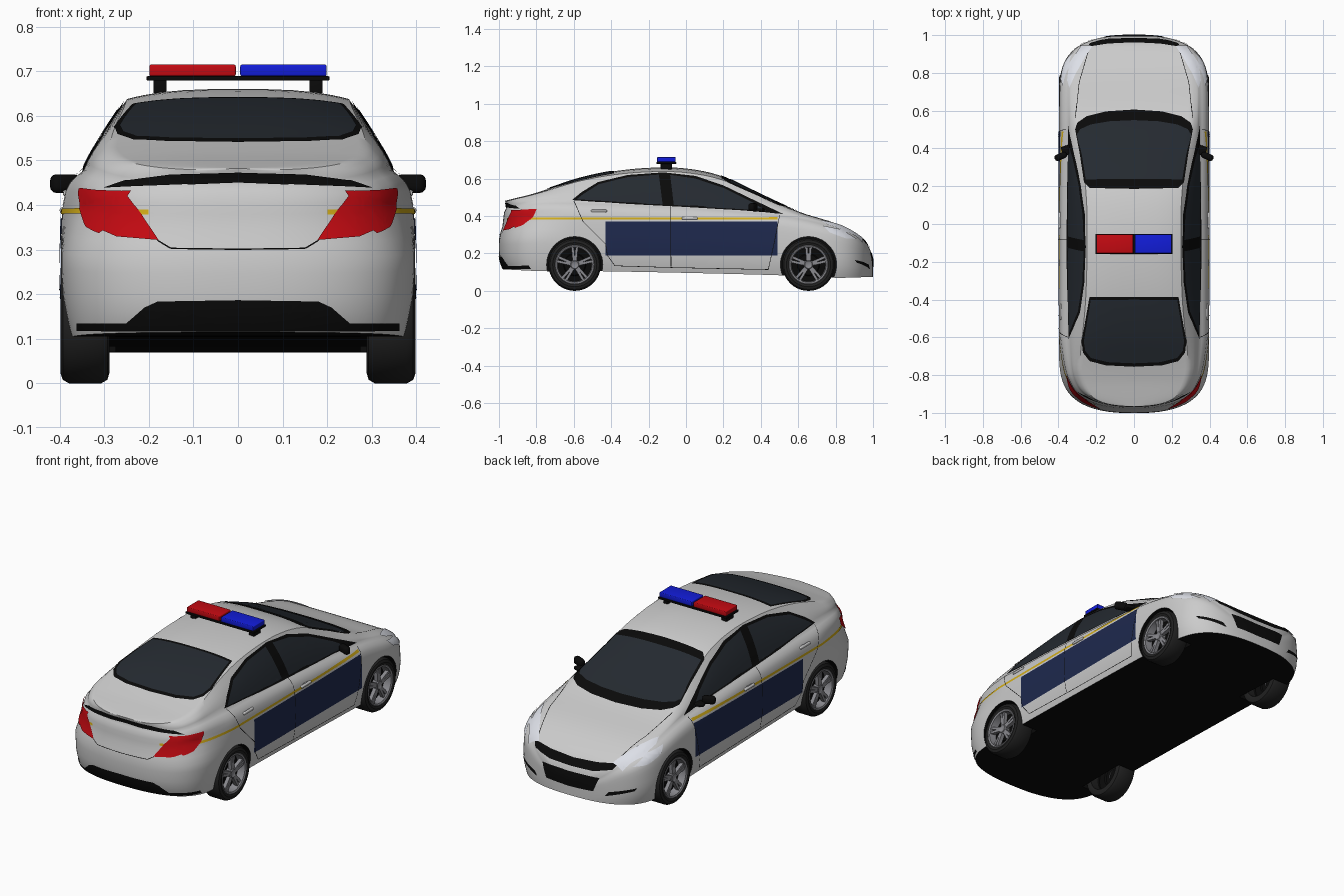
import bpy, bmesh, math
from mathutils import Vector, Matrix
from mathutils.bvhtree import BVHTree

if "Cube" in bpy.data.objects:
    bpy.data.objects.remove(bpy.data.objects["Cube"])

def mat(name, r, g, b):
    m = bpy.data.materials.new(name)
    m.diffuse_color = (r, g, b, 1)
    m.use_nodes = True
    m.node_tree.nodes["Principled BSDF"].inputs["Base Color"].default_value = m.diffuse_color
    return m

PAINT = mat("silver_paint", .6, .6, .59)
BLACK = mat("black_trim", .003, .003, .003)
GLASS = mat("dark_glass", .018, .023, .03)
NAVY = mat("navy", .013, .022, .075)
YELLOW = mat("yellow", .65, .42, .01)
RED = mat("red", .56, .003, .006)
BLUE = mat("blue", .006, .012, .7)
LAMP = mat("lamp", .72, .74, .8)
RUBBER = mat("rubber", .015, .015, .015)
ALLOY = mat("alloy", .25, .25, .27)

def finish(name, bm, *mats):
    me = bpy.data.meshes.new(name)
    bm.to_mesh(me)
    bm.free()
    for m in mats:
        me.materials.append(m)
    ob = bpy.data.objects.new(name, me)
    bpy.context.collection.objects.link(ob)
    return ob

def curve(keys):
    """Smooth interpolation through (position, value) keys."""
    n = len(keys)
    def slope(i):
        a, b = keys[max(i - 1, 0)], keys[min(i + 1, n - 1)]
        return (b[1] - a[1]) / (b[0] - a[0])
    def f(y):
        y = min(max(y, keys[0][0]), keys[-1][0])
        i = next(k for k in range(n - 1) if y <= keys[k + 1][0])
        (a, p), (b, q) = keys[i], keys[i + 1]
        h, t = b - a, (y - a) / (b - a)
        return ((2*t**3 - 3*t*t + 1) * p + (t**3 - 2*t*t + t) * h * slope(i)
                + (3*t*t - 2*t**3) * q + (t**3 - t*t) * h * slope(i + 1))
    return f

# Body shell: cross-sections swept along y, mirrored
top = curve([(-1, .482), (-.95, .492), (-.8, .525), (-.57, .6), (-.36, .643), (-.14, .66), (.02, .652), (.18, .617),
             (.34, .543), (.5, .467), (.62, .417), (.82, .353), (.94, .283), (.98, .23), (1, .17)])
belt = curve([(-1, .445), (-.8, .475), (-.6, .478), (0, .452), (.5, .41), (.7, .372), (.85, .322), (.95, .257), (1, .16)])
bottom = curve([(-1, .115), (-.75, .105), (-.45, .105), (.45, .085), (.8, .07), (1, .075)])
roof_w = curve([(-1, .3), (-.74, .288), (-.4, .256), (0, .248), (.2, .257), (.4, .285), (.6, .31), (1, .3)])
side_w = curve([(0, .945), (.1, .97), (.3, 1), (.65, 1), (.84, .985), (.93, .95), (1, .875)])
tail_in = curve([(.1, .03), (.15, .008), (.2, 0), (.3, .003), (.33, .016), (.42, .028), (.45, .04), (.49, .03)])

def section(y):
    u = max(0, (abs(y) - .6) / .4)
    w = .396 * max(0, 1 - u**4) ** .4
    zb, zs, zt = bottom(y), belt(y), top(y)
    tuck = .09 * min(1, max(0, (-y - .6) / .25))
    def width(t):
        return w * side_w(t) * (1 - tuck * min(1, max(0, (t - .5) / .3)) * (1 - .4 * max(0, t - .8) / .2))
    ws = width(1)
    wr = min(roof_w(y), ws * .88)
    ze = zs + (zt - zs) * .89
    pts = [(0, zb)] + [(width(t), zb + (zs - zb) * t) for t in (0, .06, .14, .25, .4, .5, .6, .7, .8, .87, .93, .97, 1)]
    for k in (.2, .4, .6, .8):
        pts.append((ws + (wr - ws) * k + .009 * math.sin(math.pi * k) * w / .4, zs + (ze - zs) * k))
    pts += [(wr * q, zt - (zt - ze) * q**3) for q in (1, .94, .85, .7, .5, .25, 0)]
    fade = max(0, (-y - .8) / .2)
    return [Vector((x, y + tail_in(z) * fade, z)) for x, z in pts]

bm = bmesh.new()
N = 90
cols = [[bm.verts.new(p) for p in section(math.sin((i / N - .5) * math.pi))] for i in range(N + 1)]
for a, b in zip(cols, cols[1:]):
    for j in range(len(a) - 1):
        bm.faces.new((a[j], b[j], b[j + 1], a[j + 1])).material_index = int(j == 0)
dup = bmesh.ops.duplicate(bm, geom=bm.verts[:] + bm.edges[:] + bm.faces[:])["geom"]
for v in dup:
    if isinstance(v, bmesh.types.BMVert):
        v.co.x *= -1
bmesh.ops.remove_doubles(bm, verts=bm.verts[:], dist=.0004)
bmesh.ops.recalc_face_normals(bm, faces=bm.faces[:])
SHELL = BVHTree.FromBMesh(bm)
body = finish("body_shell", bm, PAINT, BLACK)

# Wheel arches cut from the shell
WHEELS = [(s, y) for s in (1, -1) for y in (-.595, .655)]
bm = bmesh.new()
for s, y in WHEELS:
    m = Matrix.Translation((s * .4, y, .14)) @ Matrix.Rotation(math.pi / 2, 4, 'Y')
    bmesh.ops.create_cone(bm, cap_ends=True, segments=48, radius1=.15, radius2=.15, depth=.25, matrix=m)
for f in bm.faces:
    f.material_index = 1
cutter = finish("wheel_arch_cutter", bm, PAINT, BLACK)
cutter.hide_render = True
mod = body.modifiers.new("arches", 'BOOLEAN')
mod.object, mod.operation, mod.solver = cutter, 'DIFFERENCE', 'EXACT'
bpy.context.view_layer.objects.active = body
bpy.ops.object.modifier_apply(modifier="arches")
bpy.data.objects.remove(cutter)

# Panels: a flat outline projected onto the shell, made on both sides
VIEWS = {"side": (lambda u, v: Vector((2, u, v)), Vector((-1, 0, 0))),
         "top": (lambda u, v: Vector((u, v, 2)), Vector((0, 0, -1))),
         "rear": (lambda u, v: Vector((u, -2, v)), Vector((0, 1, 0))),
         "nose": (lambda u, v: Vector((u, 2, v)), Vector((0, -1, 0)))}

def panel(name, view, mtl, lift, *outlines, step=.02):
    origin, ray = VIEWS[view]
    bm = bmesh.new()
    for pts in outlines:
        bm.faces.new([bm.verts.new((u, v, 0)) for u, v in pts])
    bmesh.ops.triangulate(bm, faces=bm.faces[:])
    for k in range(int(-1 / step), int(1 / step) + 1):
        for ax in ((1, 0, 0), (0, 1, 0)):
            bmesh.ops.bisect_plane(bm, geom=bm.verts[:] + bm.edges[:] + bm.faces[:],
                                   plane_co=Vector(ax) * (k * step + .0007), plane_no=ax, dist=1e-5)
    lost = []
    for v in bm.verts:
        u = v.co.x if view == "side" else max(v.co.x, .001)
        hit, n, _, _ = SHELL.ray_cast(origin(u, v.co.y), ray)
        if hit is None:
            lost.append(v)
            continue
        centre = view != "side" and v.co.x < .001
        v.co = hit + n * lift
        if centre:
            v.co.x = 0
    bmesh.ops.delete(bm, geom=lost, context='VERTS')
    for f in bm.faces:
        f.normal_update()
        if f.normal.dot(ray) > 0:
            f.normal_flip()
    ob = finish(name, bm, mtl)
    ob.modifiers.new("both_sides", 'MIRROR')

def line(pts, w=.004):
    """Thin quads along a path, for shut lines."""
    out = []
    for a, b in zip(pts, pts[1:]):
        a, b = Vector(a), Vector(b)
        n = (b - a).orthogonal().normalized() * w / 2
        out.append([a + n, b + n, b - n, a - n])
    return out

# Glazing
panel("windscreen_surround", "top", BLACK, .003,
      [(0, .185), (.235, .19), (.262, .22), (.285, .37), (.31, .5), (.3, .535), (.25, .57), (.15, .595), (0, .605)])
panel("windscreen", "top", GLASS, .005,
      [(0, .235), (.255, .235), (.275, .36), (.3, .475), (.285, .5), (.23, .525), (.13, .542), (0, .548)])
panel("rear_window_surround", "top", BLACK, .003,
      [(0, -.385), (.235, -.385), (.255, -.5), (.277, -.62), (.27, -.68), (.235, -.725), (.15, -.747), (0, -.755)])
panel("rear_window", "top", GLASS, .005,
      [(0, -.4), (.228, -.402), (.245, -.5), (.265, -.62), (.258, -.67), (.228, -.708), (.14, -.73), (0, -.736)])
panel("side_window_surround", "side", BLACK, .003,
      [(-.61, .484), (-.56, .525), (-.47, .58), (-.31, .618), (-.12, .632), (.05, .613), (.2, .562),
       (.36, .485), (.52, .41), (.3, .428), (0, .446), (-.3, .462)])
panel("rear_door_glass", "side", GLASS, .005,
      [(-.585, .488), (-.55, .515), (-.465, .568), (-.31, .606), (-.145, .619), (-.125, .458), (-.3, .47)])
panel("front_door_glass", "side", GLASS, .005,
      [(-.085, .618), (.05, .598), (.2, .548), (.35, .474), (.43, .425), (.3, .435), (-.065, .455)])

# Livery
panel("navy_door_panel", "side", NAVY, .003, [(-.43, .19), (.49, .19), (.49, .37), (-.43, .37)])
panel("yellow_side_stripe", "side", YELLOW, .003, [(-.86, .38), (.49, .38), (.49, .392), (-.86, .392)])
panel("yellow_rear_stripe", "rear", YELLOW, .003, [(.2, .378), (.35, .378), (.35, .39), (.2, .39)])

# Lamps
panel("tail_lamp_rear", "rear", RED, .006, [(.35, .437), (.25, .424), (.222, .39), (.177, .32),
                                            (.27, .328), (.33, .355), (.35, .4)])
panel("tail_lamp_side", "side", RED, .006, [(-.797, .435), (-.818, .39), (-.87, .35), (-.91, .335), (-.93, .38), (-.93, .43)])
panel("headlamp", "top", LAMP, .005, [(.22, .94), (.26, .88), (.31, .79), (.34, .72), (.352, .76), (.34, .85), (.28, .94)], step=.0125)
panel("headlamp_side", "side", LAMP, .005, [(.73, .345), (.83, .325), (.91, .275), (.85, .28), (.77, .31)], step=.0125)

# Black trim, grilles and shut lines
panel("boot_lip_trim", "rear", BLACK, .004, [(0, .474), (.15, .469), (.25, .455), (.3, .437), (.2, .442), (0, .45)])
panel("rear_diffuser", "rear", BLACK, .003, [(0, .187), (.18, .184), (.21, .17), (.25, .135), (.36, .135), (.36, .118), (0, .118)])
panel("upper_grille", "nose", BLACK, .003, [(0, .262), (.14, .27), (.25, .285), (.23, .255), (.13, .23), (0, .225)])
panel("lower_grille", "nose", BLACK, .003, [(0, .2), (.17, .205), (.14, .13), (0, .125)])
panel("fog_slot", "nose", BLACK, .003, [(.2, .115), (.33, .15), (.34, .165), (.22, .14)])
panel("door_shut_lines", "side", BLACK, .004, *line([(-.08, .13), (-.082, .45)], .003),
      *line([(.5, .4), (.47, .25), (.44, .115), (-.05, .125), (-.38, .135), (-.42, .19), (-.43, .25), (-.55, .37), (-.6, .48)], .003))
panel("boot_shut_lines", "rear", BLACK, .004, *line([(0, .3), (.15, .302), (.18, .32)], .003))
panel("bonnet_shut_lines", "top", BLACK, .003, *line([(.31, .56), (.29, .75), (.24, .92)], .003))

# Boxes with softened edges
def box(name, mtl, centre, size, bevel=.004, mirror=False, rot=0):
    bm = bmesh.new()
    m = Matrix.Translation(centre) @ Matrix.Rotation(rot, 4, 'Z') @ Matrix.Diagonal((*size, 1))
    bmesh.ops.create_cube(bm, size=1, matrix=m)
    bmesh.ops.bevel(bm, geom=bm.edges[:], offset=bevel, segments=3, affect='EDGES', profile=.5)
    ob = finish(name, bm, mtl)
    if mirror:
        ob.modifiers.new("both_sides", 'MIRROR')

box("light_bar_red", RED, (-.102, -.105, .702), (.194, .1, .026))
box("light_bar_blue", BLUE, (.102, -.105, .702), (.194, .1, .026))
box("light_bar_base", BLACK, (0, -.105, .684), (.41, .106, .01), .002)
box("light_bar_foot", BLACK, (.175, -.105, .666), (.03, .06, .032), .003, True)
box("door_mirror", BLACK, (.388, .358, .448), (.068, .034, .042), .014, True, -.4)
box("mirror_stalk", BLACK, (.358, .39, .432), (.05, .05, .018), .006, True, -.3)
for name, y, z, x in (("rear_door_handle", -.465, .427, .383), ("front_door_handle", .02, .388, .39)):
    box(name, PAINT, (x, y, z), (.02, .085, .014), .006, True)
    box(name + "_recess", ALLOY, (x - .005, y - .005, z - .004), (.014, .05, .03), .006, True)

# Wheels: lathed tyre and rim, five tapered split spokes
def lathe(bm, profile, n=40):
    rings = [[bm.verts.new((x, r * math.cos(a * math.tau / n), r * math.sin(a * math.tau / n)))
              for a in range(n)] for r, x in profile]
    for p, q in zip(rings, rings[1:]):
        for a in range(n):
            bm.faces.new((p[a], p[a - 1], q[a - 1], q[a]))
    bmesh.ops.remove_doubles(bm, verts=bm.verts[:], dist=1e-5)
    bmesh.ops.recalc_face_normals(bm, faces=bm.faces[:])
    return bm

tyre = lathe(bmesh.new(), [(.1, .03), (.103, .05), (.118, .055), (.132, .05), (.14, .036), (.14, -.036),
                           (.132, -.05), (.115, -.055), (.1, -.05), (.1, .03)])
disc = lathe(bmesh.new(), [(.102, -.03), (.099, .008), (.06, .008), (.055, .016), (0, .016)])
rim = lathe(bmesh.new(), [(.1, .02), (.106, .05), (.102, .053), (.094, .05), (.09, .01)])
lathe(rim, [(.026, .01), (.026, .04), (.02, .046), (.012, .042), (0, .042)])
for k in range(5):
    for side in (-1, 1):
        m = (Matrix.Rotation(k * math.tau / 5, 4, 'X') @ Matrix.Translation((.033, side * .008, .058))
             @ Matrix.Rotation(-side * .09, 4, 'X') @ Matrix.Diagonal((.02, .014, .076, 1)))
        bmesh.ops.create_cube(rim, size=1, matrix=m)
parts = [("tyre", tyre, RUBBER), ("brake_disc", disc, BLACK), ("alloy_rim", rim, ALLOY)]
for name, bm, mtl in parts:
    first = finish(name, bm, mtl)
    for i, (s, y) in enumerate(WHEELS):
        ob = first if i == 0 else bpy.data.objects.new(name, first.data)
        if i:
            bpy.context.collection.objects.link(ob)
        ob.location = (s * .343, y, .14)
        ob.rotation_euler.z = 0 if s > 0 else math.pi

# Smooth shading with sharp edges kept
bpy.ops.object.select_all(action='SELECT')
bpy.ops.object.shade_smooth_by_angle(angle=math.radians(35))
